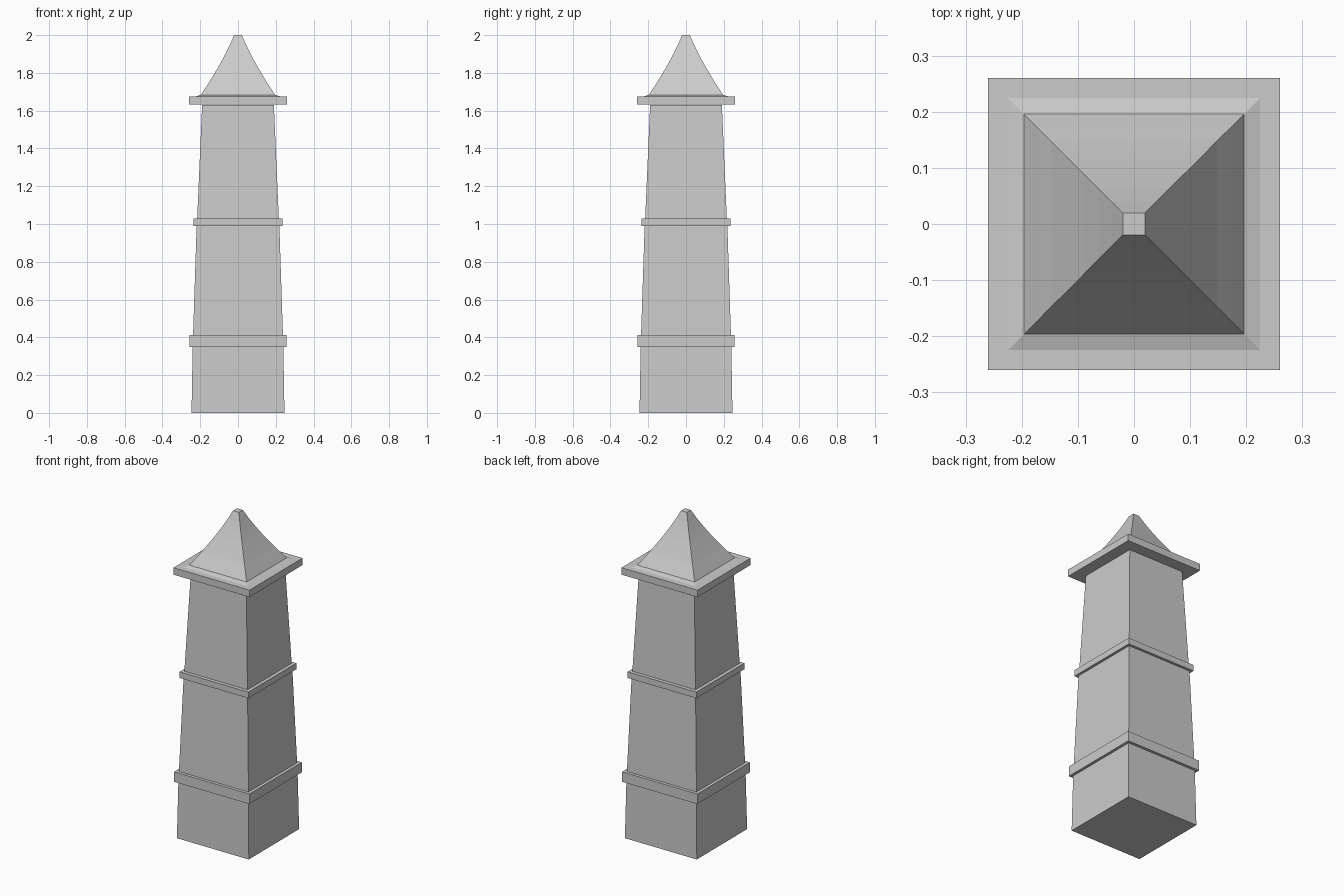
import bpy
import bmesh

cube = bpy.data.objects.get("Cube")
if cube:
    bpy.data.objects.remove(cube, do_unlink=True)

STONE = (0.6, 0.6, 0.6, 1.0)
stone = bpy.data.materials.new("grey_stone")
stone.use_nodes = True
stone.diffuse_color = STONE
stone.node_tree.nodes["Principled BSDF"].inputs["Base Color"].default_value = STONE


def square_loft(name, profile):
    """Stack square rings given as (half width, height) and close both ends."""
    bm = bmesh.new()
    rings = [[bm.verts.new((sx * w, sy * w, z))
              for sx, sy in ((-1, -1), (1, -1), (1, 1), (-1, 1))]
             for w, z in profile]
    for low, high in zip(rings, rings[1:]):
        for i in range(4):
            j = (i + 1) % 4
            bm.faces.new((low[i], low[j], high[j], high[i]))
    bm.faces.new(rings[0][::-1])
    bm.faces.new(rings[-1])
    mesh = bpy.data.meshes.new(name)
    bm.to_mesh(mesh)
    bm.free()
    mesh.materials.append(stone)
    obj = bpy.data.objects.new(name, mesh)
    bpy.context.collection.objects.link(obj)
    return obj


# Tapering tower body in three stages
square_loft("lower_shaft", [(0.246, 0), (0.24, 0.35)])
square_loft("middle_shaft", [(0.238, 0.41), (0.219, 0.99)])
square_loft("upper_shaft", [(0.216, 1.03), (0.19, 1.63)])

# Projecting bands and the cornice slab
for name, half, bottom, top in (("lower_band", 0.257, 0.35, 0.412),
                                ("middle_band", 0.235, 0.99, 1.028),
                                ("cornice", 0.26, 1.632, 1.675)):
    square_loft(name, [(half, bottom), (half, top)])

# Flared roof with a small flat tip
square_loft("roof", [(0.225, 1.675), (0.196, 1.684), (0.175, 1.717),
                     (0.148, 1.758), (0.12, 1.805), (0.09, 1.857),
                     (0.063, 1.908), (0.04, 1.955), (0.02, 2.0)])
